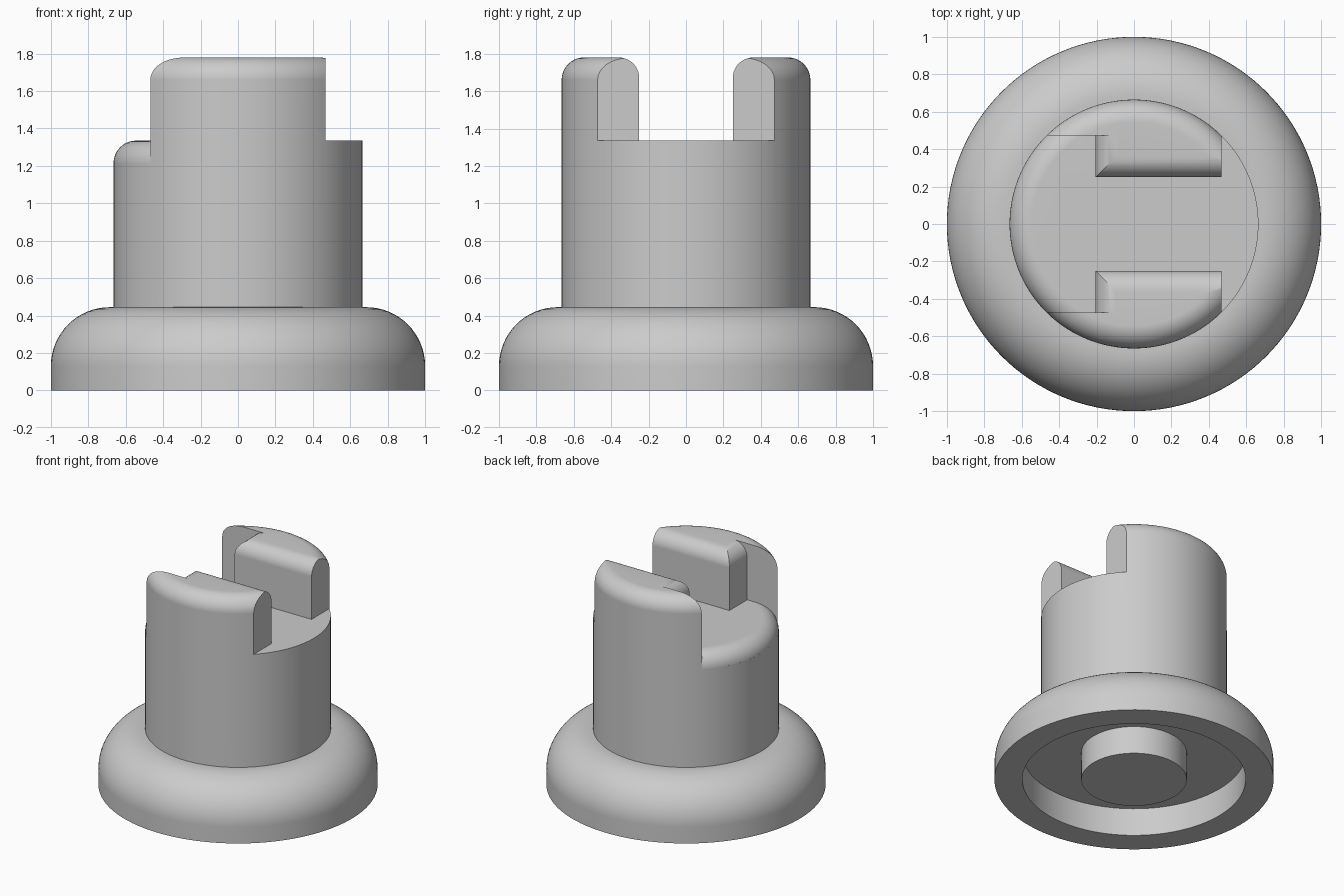
import bpy, bmesh, math

if "Cube" in bpy.data.objects:
    bpy.data.objects.remove(bpy.data.objects["Cube"], do_unlink=True)

grey = bpy.data.materials.new("plain grey")
grey.use_nodes = True
colour = (0.6, 0.6, 0.6, 1)
grey.diffuse_color = colour
grey.node_tree.nodes["Principled BSDF"].inputs["Base Color"].default_value = colour

SEGMENTS = 128
R = 0.665        # column radius
FLOOR = 1.335    # ledge height
TOP = 1.78       # prong height
ROUND = 0.12     # outer rounding
INNER = 0.11     # rounding on the inner prong edges


def arc(cx, cz, r, start, end, steps=10):
    """Points on an arc, angles in degrees."""
    angles = [math.radians(start + (end - start) * i / steps) for i in range(steps + 1)]
    return [(cx + r * math.cos(a), cz + r * math.sin(a)) for a in angles]


def finish(bm, name):
    bmesh.ops.remove_doubles(bm, verts=bm.verts, dist=1e-5)
    bmesh.ops.recalc_face_normals(bm, faces=bm.faces)
    mesh = bpy.data.meshes.new(name)
    bm.to_mesh(mesh)
    bm.free()
    mesh.materials.append(grey)
    obj = bpy.data.objects.new(name, mesh)
    bpy.context.collection.objects.link(obj)
    return obj


def lathe(name, profile):
    """Spin an (r, z) profile around the z axis."""
    bm = bmesh.new()
    verts = [bm.verts.new((r, 0, z)) for r, z in profile]
    edges = [bm.edges.new(pair) for pair in zip(verts, verts[1:])]
    bmesh.ops.spin(bm, geom=verts + edges, cent=(0, 0, 0), axis=(0, 0, 1),
                   angle=math.tau, steps=SEGMENTS, use_merge=False)
    return finish(bm, name)


def prism(name, outline, axis, start, end):
    """Extrude an outline of (across, z) points along the x or y axis."""
    bm = bmesh.new()
    place = (lambda a, z: (start, a, z)) if axis == "x" else (lambda a, z: (a, start, z))
    face = bm.faces.new([bm.verts.new(place(a, z)) for a, z in outline])
    made = bmesh.ops.extrude_face_region(bm, geom=[face])["geom"]
    move = (end - start, 0, 0) if axis == "x" else (0, end - start, 0)
    bmesh.ops.translate(bm, vec=move,
                        verts=[g for g in made if isinstance(g, bmesh.types.BMVert)])
    return finish(bm, name)


def subtract(target, cutter):
    """Cut one object from another and discard the cutter."""
    cutter.hide_render = True
    mod = target.modifiers.new("cut", "BOOLEAN")
    mod.operation, mod.solver, mod.object = "DIFFERENCE", "EXACT", cutter
    bpy.context.view_layer.objects.active = target
    bpy.ops.object.modifier_apply(modifier=mod.name)
    bpy.data.objects.remove(cutter, do_unlink=True)


def rounded_column(name, bottom, top):
    return lathe(name, [(0, bottom), (R, bottom)]
                 + arc(R - ROUND, top - ROUND, ROUND, 0, 90) + [(0, top)])


# Wide rounded foot with a round recess underneath
base = lathe("base", [(0, 0.22), (0.8, 0.22), (0.8, 0), (1, 0)]
             + arc(0.685, 0.13, 0.315, 0, 90, 16) + [(0, 0.445)])

# Peg inside the recess
peg = lathe("underside_peg", [(0, 0), (0.378, 0), (0.378, 0.3), (0, 0.3)])

# Column, cut down to leave two prongs
column = rounded_column("column_with_prongs", 0.3, TOP)

# Channel between the prongs, flared where their inner edges are rounded
right_side = [(0.25, FLOOR)] + arc(0.25 + INNER, TOP - INNER, INNER, 180, 90) + [(0.25 + INNER, 2)]
left_side = [(-y, z) for y, z in reversed(right_side)]
subtract(column, prism("channel_cutter", right_side + left_side, "x", -0.4, 1))

# Side notch that leaves a ledge with a rounded rim
notch = prism("notch_cutter", [(-1, FLOOR - ROUND + 0.003), (-0.205, FLOOR - ROUND + 0.003)]
              + arc(-0.205 + INNER, TOP - INNER, INNER, 180, 90)
              + [(-0.205 + INNER, 2), (-1, 2)], "y", -0.472, 0.472)
subtract(notch, rounded_column("ledge_shape", 0.9, FLOOR))
subtract(column, notch)

# Straight cut at the other end of the prongs
subtract(column, prism("end_cutter", [(0.468, FLOOR), (1, FLOOR), (1, 2), (0.468, 2)], "y", -1, 1))

# Smooth curves, sharp edges, flat large faces
for obj in (base, peg, column):
    bpy.ops.object.select_all(action="DESELECT")
    obj.select_set(True)
    bpy.context.view_layer.objects.active = obj
    bpy.ops.object.shade_smooth_by_angle(angle=math.radians(30))
    obj.modifiers.new("weighted normals", "WEIGHTED_NORMAL").keep_sharp = True
